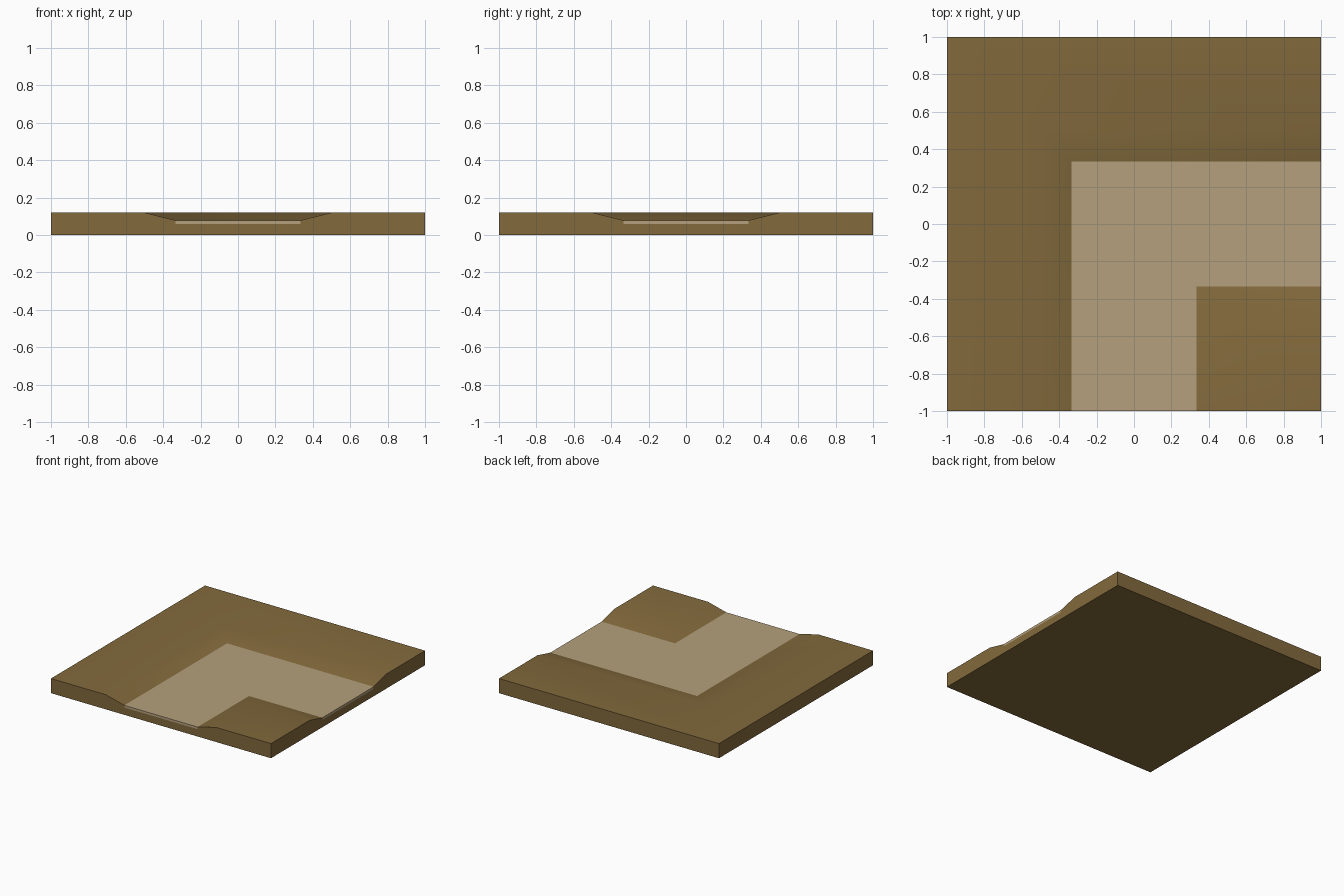
import bpy, bmesh, math

if "Cube" in bpy.data.objects:
    bpy.data.objects.remove(bpy.data.objects["Cube"])

TOP, PATH_TOP, PATH_LOW = 0.12, 0.078, 0.06
BANK, EDGE = 0.5, 1 / 3          # crest and foot of the sloping banks


def rail(t, z):
    """L-shaped line across the tile, from the front edge to the right edge."""
    return [(t, -1, z), (t, -t, z), (1, -t, z)]


def strip(bm, a, b):
    """Quads between two L-shaped or straight rails."""
    for i in range(len(a) - 1):
        bm.faces.new([bm.verts.new(p) for p in (a[i], b[i], b[i + 1], a[i + 1])])


def ends(bm, tops, low):
    """Cut faces of a cross-section on the front and right edges of the tile."""
    ts = [t for t, z in tops]
    for place in (lambda t, z: (t, -1, z), lambda t, z: (1, -t, z)):
        strip(bm, [place(t, z) for t, z in tops],
              [place(t, l) for t, l in zip(ts, low)])


def finish(bm, name, color):
    bmesh.ops.remove_doubles(bm, verts=bm.verts, dist=1e-4)
    bmesh.ops.dissolve_degenerate(bm, edges=bm.edges, dist=1e-5)
    bmesh.ops.recalc_face_normals(bm, faces=bm.faces)
    # open surfaces: make sure the upper faces look up
    bm.normal_update()
    if sum(f.normal.z * f.calc_area() for f in bm.faces
           if f.calc_center_median().z > 0.05 and abs(f.normal.z) > 0.5) < 0:
        bmesh.ops.reverse_faces(bm, faces=bm.faces)
    me = bpy.data.meshes.new(name)
    bm.to_mesh(me)
    bm.free()
    ob = bpy.data.objects.new(name, me)
    bpy.context.collection.objects.link(ob)
    mat = bpy.data.materials.new(name + "_color")
    mat.diffuse_color = (*color, 1)
    mat.use_nodes = True
    mat.node_tree.nodes["Principled BSDF"].inputs["Base Color"].default_value = mat.diffuse_color
    me.materials.append(mat)
    bpy.ops.object.select_all(action='DESELECT')
    ob.select_set(True)
    bpy.context.view_layer.objects.active = ob
    bpy.ops.object.shade_smooth_by_angle(angle=math.radians(30))


# earth: flat tops, sloping banks, outer walls and underside
left = [(-1, TOP), (-BANK, TOP), (-EDGE, PATH_TOP)]
right = [(EDGE, PATH_TOP), (BANK, TOP), (1, TOP)]
bm = bmesh.new()
for side in (left, right):
    for (t0, z0), (t1, z1) in zip(side, side[1:]):
        strip(bm, rail(t0, z0), rail(t1, z1))
section = left + [(-EDGE, PATH_LOW), (EDGE, PATH_LOW)] + right
for part in (left, section[3:5], right):
    ends(bm, part, [0] * len(part))
strip(bm, rail(-1, TOP), rail(-1, 0))
bm.faces.new([bm.verts.new(p) for p in ((-1, -1, 0), (-1, 1, 0), (1, 1, 0), (1, -1, 0))])
finish(bm, "earth", (0.225, 0.143, 0.045))

# path: bent strip with thin visible edges at both tile borders
bm = bmesh.new()
strip(bm, rail(-EDGE, PATH_TOP), rail(EDGE, PATH_TOP))
ends(bm, [(-EDGE, PATH_TOP), (EDGE, PATH_TOP)], [PATH_LOW] * 2)
finish(bm, "path", (0.46, 0.35, 0.20))
